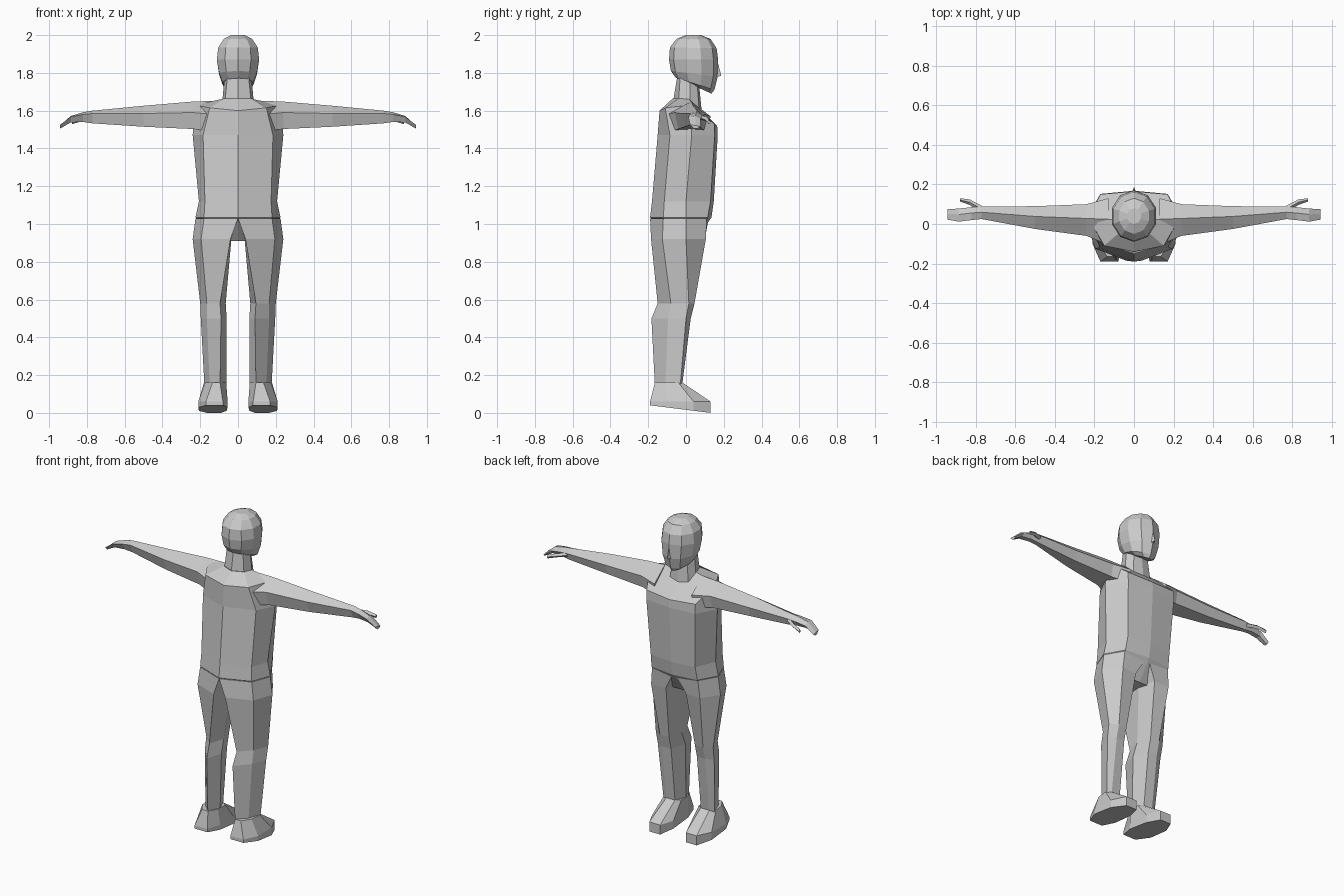
import bpy, bmesh, math

skin = bpy.data.materials.new("plain grey")
skin.diffuse_color = (0.6, 0.6, 0.6, 1)


def loft(name, rings, mirror=False):
    """Skin a list of equal-length point rings and cap both ends."""
    bm = bmesh.new()
    loops = [[bm.verts.new(p) for p in ring] for ring in rings]
    for a, b in zip(loops, loops[1:]):
        for i in range(len(a)):
            j = (i + 1) % len(a)
            bm.faces.new((a[i], a[j], b[j], b[i]))
    bm.faces.new(loops[0])
    bm.faces.new(loops[-1])
    bmesh.ops.recalc_face_normals(bm, faces=bm.faces)
    me = bpy.data.meshes.new(name)
    bm.to_mesh(me)
    bm.free()
    me.materials.append(skin)
    ob = bpy.data.objects.new(name, me)
    bpy.context.collection.objects.link(ob)
    if mirror:
        m = ob.modifiers.new("mirror", 'MIRROR')
        m.use_mirror_merge = False
    return ob


def both(half):
    """Complete a half ring whose first and last points lie on x = 0."""
    return half + [(-x, y, z) for x, y, z in reversed(half[1:-1])]


def level(z, pts):
    return [(x, y, z) for x, y in pts]


# torso: back centre, back corner, side, front corner, front centre
loft("torso", [both(r) for r in (
    level(0.91, [(0, -.06), (.07, -.06), (.12, 0), (.08, .05), (0, .05)]),
    level(1.035, [(0, -.19), (.18, -.12), (.225, 0), (.16, .115), (0, .135)]),
    level(1.12, [(0, -.18), (.175, -.115), (.207, 0), (.155, .13), (0, .147)]),
    level(1.47, [(0, -.15), (.185, -.085), (.24, .03), (.17, .152), (0, .168)]),
    [(0, -.14, 1.60), (.15, -.11, 1.615), (.23, .03, 1.63), (.17, .15, 1.53), (0, .165, 1.52)],
    [(0, -.07, 1.665), (.07, -.04, 1.665), (.085, .02, 1.66), (.065, .07, 1.61), (0, .085, 1.60)],
)])

# neck
loft("neck", [both(r) for r in (
    [(0, -.07, 1.64), (.07, -.04, 1.64), (.085, .02, 1.63), (.065, .07, 1.59), (0, .085, 1.58)],
    [(0, -.045, 1.79), (.055, -.03, 1.79), (.07, .02, 1.79), (.05, .06, 1.74), (0, .07, 1.73)],
)])

# head: back height, front height, back y, front y, half width
rings = []
for zb, zf, yb, yf, w in ((1.765, 1.69, -.03, .135, .05), (1.775, 1.71, -.055, .15, .08),
                          (1.81, 1.78, -.08, .168, .10), (1.87, 1.87, -.09, .17, .112),
                          (1.935, 1.93, -.085, .162, .105), (1.98, 1.98, -.05, .13, .075),
                          (2.0, 2.0, 0, .08, .035)):
    ring = []
    for i in range(10):
        a = math.tau * i / 10
        t = (1 - math.cos(a)) / 2
        ring.append((w * math.sin(a) / math.sin(math.tau * .3),
                     yb + (yf - yb) * t, zb + (zf - zb) * t))
    rings.append(ring)
loft("head", rings)

# nose
loft("nose", [[(-.015, .15, 1.775), (.015, .15, 1.775), (0, .187, 1.785)],
              [(-.006, .15, 1.85), (.006, .15, 1.85), (0, .17, 1.85)]])

# legs: inner back, outer back, side, outer front, inner front, inner
loft("leg", [
    level(1.03, [(0, -.19), (.18, -.12), (.225, 0), (.16, .11), (.01, .12), (0, 0)]),
    level(.92, [(.04, -.185), (.195, -.125), (.24, 0), (.17, .105), (.07, .10), (.035, 0)]),
    level(.58, [(.095, -.15), (.165, -.08), (.2, .015), (.15, .045), (.09, .04), (.065, -.05)]),
    level(.50, [(.09, -.183), (.165, -.095), (.197, 0), (.15, .025), (.09, .02), (.06, -.08)]),
    level(.15, [(.095, -.165), (.15, -.11), (.178, -.03), (.15, -.02), (.09, -.02), (.062, -.09)]),
], mirror=True)

# feet: tilted sole, toe edge, ankle
sole = [(.08, -.19), (.17, -.19), (.21, -.1), (.207, .04),
        (.165, .13), (.09, .13), (.06, .04), (.055, -.1)]
loft("foot", [
    [(x, y, .04 - .125 * (y + .19)) for x, y in sole],
    [(x, y, .06) for x, y in sole],
    level(.16, [(.095, -.165), (.135, -.165), (.172, -.11), (.18, -.04),
                (.15, -.018), (.09, -.018), (.062, -.04), (.062, -.11)]),
], mirror=True)

# arms and hands: x, back y, front y, top z, middle z, bottom z
loft("arm", [
    [(x, .45 * yb + .55 * yf, zt), (x, yf, zm), (x, yf - .015, zb),
     (x, yb + .02, zb), (x, yb, zm + .01)]
    for x, yb, yf, zt, zm, zb in (
        (.13, -.105, .13, 1.652, 1.57, 1.49), (.24, -.06, .10, 1.648, 1.58, 1.503),
        (.50, -.025, .09, 1.626, 1.575, 1.515), (.77, .025, .088, 1.60, 1.575, 1.533),
        (.82, .02, .085, 1.592, 1.57, 1.54), (.885, .012, .078, 1.572, 1.558, 1.538),
        (.942, .022, .075, 1.522, 1.515, 1.505))], mirror=True)

# thumbs
loft("thumb", [[(x, y - w, z), (x, y, z + .012), (x, y + w, z), (x, y, z - .012)]
               for x, y, z, w in ((.77, .075, 1.565, .018), (.83, .11, 1.555, .014),
                                  (.88, .122, 1.54, .008))], mirror=True)
